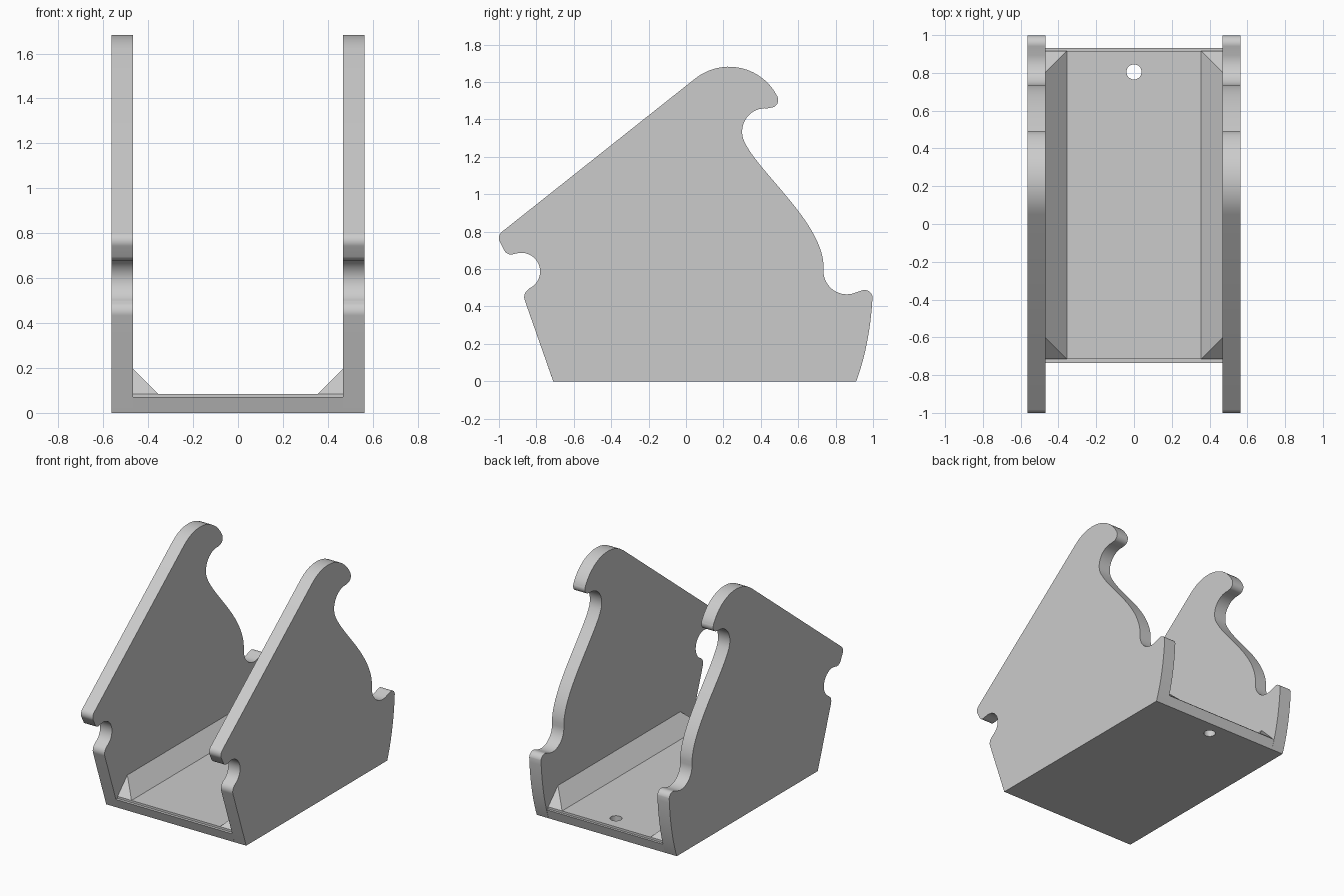
import bpy, bmesh, math
from mathutils import Vector
from mathutils.geometry import interpolate_bezier

cube = bpy.data.objects.get("Cube")
if cube:
    bpy.data.objects.remove(cube, do_unlink=True)

INNER, OUTER = 0.468, 0.563      # inside and outside faces of the side panels
FLOOR_TOP, TRAY_TOP = 0.07, 0.085

grey = bpy.data.materials.new("plain grey")
grey.use_nodes = True
colour = (0.6, 0.6, 0.6, 1)
grey.diffuse_color = colour
grey.node_tree.nodes["Principled BSDF"].inputs["Base Color"].default_value = colour


def finish(name, bm):
    """Turn a bmesh into a named, coloured object."""
    bmesh.ops.recalc_face_normals(bm, faces=bm.faces)
    mesh = bpy.data.meshes.new(name)
    bm.to_mesh(mesh)
    bm.free()
    mesh.materials.append(grey)
    obj = bpy.data.objects.new(name, mesh)
    bpy.context.collection.objects.link(obj)
    return obj


def prism(name, outline, x0, x1):
    """Extrude a (y, z) outline along x."""
    bm = bmesh.new()
    face = bm.faces.new([bm.verts.new((x0, y, z)) for y, z in outline])
    new = bmesh.ops.extrude_face_region(bm, geom=[face])["geom"]
    moved = [v for v in new if isinstance(v, bmesh.types.BMVert)]
    bmesh.ops.translate(bm, verts=moved, vec=(x1 - x0, 0, 0))
    return finish(name, bm)


def arc(y, z, radius, start, end):
    """Points along a circular arc, angles in degrees."""
    steps = max(5, round(abs(end - start) / 7))
    angles = [math.radians(start + (end - start) * i / steps) for i in range(steps + 1)]
    return [(y + radius * math.cos(a), z + radius * math.sin(a)) for a in angles]


def sweep(start, handle_a, handle_b, end, steps):
    """Inner points of a cubic curve."""
    points = [Vector((*p, 0)) for p in (start, handle_a, handle_b, end)]
    return [(p.x, p.y) for p in interpolate_bezier(*points, steps)][1:-1]


# Side panel outline, from the front foot over the top to the back foot
hook = arc(0.425, 1.335, 0.125, 85, 205)
back_notch = arc(0.86, 0.59, 0.125, 180, 285)
back_lip = arc(0.955, 0.445, 0.043, 110, 10)
front_foot, back_foot = (-0.71, 0), (0.91, 0)
outline = [front_foot]
outline += arc(-0.815, 0.45, 0.05, 200, 120)        # front lip
outline += arc(-0.88, 0.587, 0.1, -65, 100)         # front notch
outline += arc(-0.935, 0.72, 0.042, 285, 215)       # underside of nose
outline += arc(-0.955, 0.765, 0.045, 215, 128)      # nose
outline += arc(0.23, 1.392, 0.29, 128, 27)          # crest
outline += arc(0.453, 1.503, 0.04, 27, -85)         # crest tip
outline += hook
outline += sweep(hook[-1], (0.39, 1.11), (0.755, 0.83), back_notch[0], 28)
outline += back_notch + back_lip
outline += sweep(back_lip[-1], (0.99, 0.3), (0.96, 0.13), back_foot, 14)
outline.append(back_foot)

for name, side in (("left_panel", 1), ("right_panel", -1)):
    panel = prism(name, outline, side * INNER, side * OUTER)
    bpy.ops.object.select_all(action="DESELECT")
    panel.select_set(True)
    bpy.context.view_layer.objects.active = panel
    bpy.ops.object.shade_smooth_by_angle(angle=math.radians(30))

# Floor between the panels, with ends that follow their slope
floor = prism("floor", [front_foot, back_foot, (0.932, FLOOR_TOP), (-0.735, FLOOR_TOP)],
              -INNER, INNER)

# Raised tray on the floor
FRONT, BACK = -0.715, 0.915
tray = prism("tray", [(FRONT, 0.06), (BACK, 0.06), (BACK, TRAY_TOP), (FRONT, TRAY_TOP)],
             -INNER, INNER)

# Sloped fillets along both sides, with ends cut back at the same slope
RISE = 0.112
for name, side in (("left_fillet", 1), ("right_fillet", -1)):
    bm = bmesh.new()
    for y, inset in ((FRONT, RISE), (BACK, -RISE)):
        bm.verts.new((side * (INNER - RISE), y, TRAY_TOP))
        bm.verts.new((side * INNER, y, TRAY_TOP))
        bm.verts.new((side * INNER, y + inset, TRAY_TOP + RISE))
    bmesh.ops.convex_hull(bm, input=bm.verts)
    bmesh.ops.dissolve_limit(bm, angle_limit=0.01, verts=bm.verts, edges=bm.edges)
    finish(name, bm)

# Round hole through the floor and tray near the back
bm = bmesh.new()
bmesh.ops.create_cone(bm, cap_ends=True, segments=32, radius1=0.04, radius2=0.04, depth=1)
bmesh.ops.translate(bm, verts=bm.verts, vec=(0, 0.805, 0))
cutter = finish("hole_cutter", bm)
cutter.hide_render = True
for part in (floor, tray):
    cut = part.modifiers.new("hole", "BOOLEAN")
    cut.operation = "DIFFERENCE"
    cut.object = cutter
    cut.solver = "EXACT"
depsgraph = bpy.context.evaluated_depsgraph_get()
drilled = [(p, bpy.data.meshes.new_from_object(p.evaluated_get(depsgraph))) for p in (floor, tray)]
for part, mesh in drilled:
    part.modifiers.clear()
    part.data = mesh
bpy.data.objects.remove(cutter, do_unlink=True)
